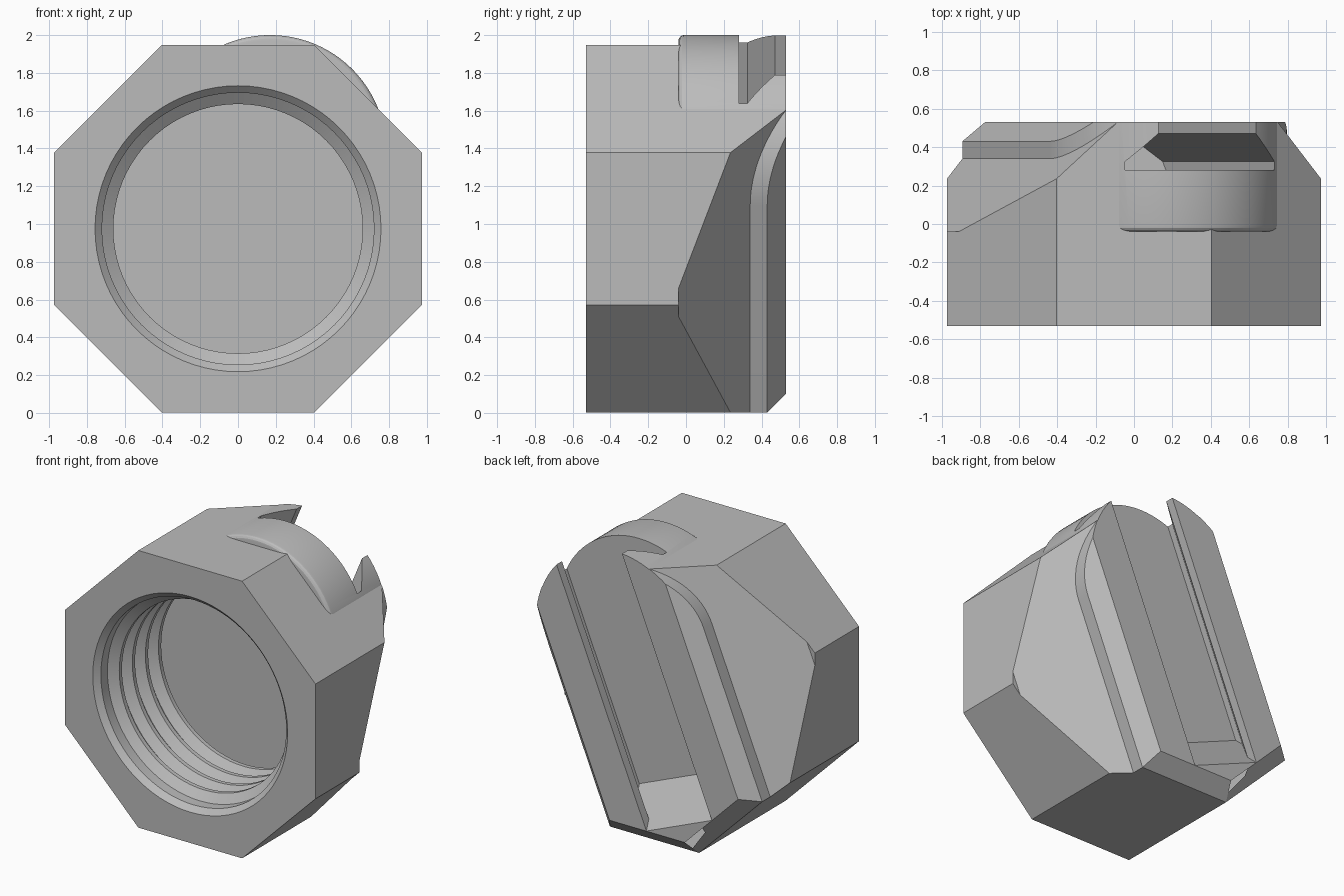
import bpy, bmesh, math
from mathutils import Matrix, Vector

if "Cube" in bpy.data.objects:
    bpy.data.objects.remove(bpy.data.objects["Cube"])

FRONT, BACK, STEP = -0.53, 0.53, -0.04
CENTRE_Z = 0.975
APOTHEM = 0.973
CORNER = APOTHEM / math.cos(math.pi / 8)
# Parts are built in the slot's own frame (z along the slot), then tilted
TILT = Matrix.Translation((0, 0, CENTRE_Z)) @ Matrix.Rotation(math.pi / 8, 4, 'Y')

grey = bpy.data.materials.new("plain_grey")
grey.use_nodes = True
grey.diffuse_color = (0.5, 0.5, 0.5, 1)
grey.node_tree.nodes["Principled BSDF"].inputs["Base Color"].default_value = grey.diffuse_color


def prism(points, direction):
    """Closed solid from a flat outline pushed along a vector."""
    bm = bmesh.new()
    a = [bm.verts.new(p) for p in points]
    b = [bm.verts.new(Vector(p) + Vector(direction)) for p in points]
    bm.faces.new(a)
    bm.faces.new(b[::-1])
    for i in range(len(a)):
        j = (i + 1) % len(a)
        bm.faces.new((a[i], b[i], b[j], a[j]))
    bmesh.ops.recalc_face_normals(bm, faces=bm.faces)
    return bm


def clip(bm, point, normal):
    """Cut away the side of a plane that the normal points to and cap it."""
    geom = bm.verts[:] + bm.edges[:] + bm.faces[:]
    bmesh.ops.bisect_plane(bm, geom=geom, dist=1e-5, plane_co=point,
                           plane_no=normal, clear_outer=True)
    rim = [e for e in bm.edges if e.is_boundary]
    if rim:
        bmesh.ops.holes_fill(bm, edges=rim)
    bmesh.ops.recalc_face_normals(bm, faces=bm.faces)


def finish(name, bm):
    bm.transform(TILT)
    bmesh.ops.recalc_face_normals(bm, faces=bm.faces)
    mesh = bpy.data.meshes.new(name)
    bm.to_mesh(mesh)
    bm.free()
    mesh.materials.append(grey)
    obj = bpy.data.objects.new(name, mesh)
    bpy.context.collection.objects.link(obj)
    return obj


def combine(target, other, operation):
    mod = target.modifiers.new(other.name, 'BOOLEAN')
    mod.operation, mod.solver, mod.object = operation, 'EXACT', other
    bpy.context.view_layer.objects.active = target
    bpy.ops.object.modifier_apply(modifier=mod.name)
    bpy.data.objects.remove(other)


def octagon(y0, y1):
    ring = [(CORNER * math.cos(k * math.pi / 4), y0, CORNER * math.sin(k * math.pi / 4))
            for k in range(8)]
    return prism(ring, (0, y1 - y0, 0))


def chamfer_sides(bm, reach):
    """45 degree planes on both sides, where side distance + y = reach."""
    for s in (-1, 1):
        clip(bm, (s * reach, 0, 0), (s, 1, 0))


def chamfer_bottom(bm):
    for k in (-5, -3):
        n = Vector((math.cos(k * math.pi / 8), 0, math.sin(k * math.pi / 8)))
        clip(bm, n * APOTHEM + Vector((0, 0.43, 0)), n + Vector((0, 1, 0)))


# Octagonal nut body
body = finish("nut_body", octagon(FRONT, STEP))

# Rear part, narrowing towards the back
bm = octagon(STEP - 0.1, BACK)
for s in (-1, 1):
    clip(bm, (s * 1.024, 0, 0), (s, 0, 0))
chamfer_sides(bm, 0.98)
chamfer_bottom(bm)
rear = finish("tapered_rear", bm)

# Raised foot whose sides curve inwards near the top
half = [(0.64, -1.2)]
BEND, RADIUS, STEPS = 0.4, 0.67, 14
for i in range(STEPS + 1):
    d = 0.48 * i / STEPS
    half.append((0.64 - RADIUS + math.sqrt(RADIUS ** 2 - d * d), BEND + d))
outline = half + [(0, 1.1)] + [(-v, u) for v, u in reversed(half)]
bm = prism([(v, 0.2, u) for v, u in outline], (0, BACK - 0.2, 0))
for k in range(1, 16, 2):
    n = Vector((math.cos(k * math.pi / 8), 0, math.sin(k * math.pi / 8)))
    clip(bm, n * APOTHEM, n)
chamfer_sides(bm, 1.07)
chamfer_bottom(bm)
foot = finish("back_foot", bm)

# Round boss standing out at the top, with a softened front rim
N = 96
bm = prism([(0.615 * math.cos(2 * math.pi * i / N), STEP,
             0.444 + 0.615 * math.sin(2 * math.pi * i / N)) for i in range(N)],
           (0, BACK - STEP, 0))
rim = [e for e in bm.edges if all(v.co.y < STEP + 0.001 for v in e.verts)]
bmesh.ops.bevel(bm, geom=rim, offset=0.03, segments=4, profile=0.5, affect='EDGES')
chamfer_sides(bm, 0.98)
boss = finish("round_boss", bm)

for part in (rear, foot, boss):
    combine(body, part, 'UNION')

# Keyhole-section slot along the back, ending in a ramp
side = [(0.42, 0.28), (0.42, 0.325), (0.275, 0.47), (0.275, 0.6)]
section = side + [(-v, y) for v, y in reversed(side)]
bm = prism([(v, y, -1) for v, y in section], (0, 0, 2.3))
clip(bm, (0, BACK, -0.83), (0, -1, -1))
combine(body, finish("slot_cutter", bm), 'DIFFERENCE')

# Threaded blind bore from the front
MAJOR, MINOR, FLOOR = 0.72, 0.66, 0.13
profile = [(0, -0.6), (0.827, -0.6), (MAJOR, -0.493)]
for k in range(4):
    y = -0.36 + 0.145 * k
    profile += [(MAJOR, y - 0.06), (MINOR, y - 0.015), (MINOR, y + 0.015)]
    profile.append((MAJOR, min(y + 0.06, FLOOR - 0.005)))
profile += [(MAJOR, FLOOR), (0, FLOOR)]
bm = bmesh.new()
verts = [bm.verts.new((r, y, 0)) for r, y in profile]
edges = [bm.edges.new(pair) for pair in zip(verts, verts[1:])]
bmesh.ops.spin(bm, geom=verts + edges, cent=(0, 0, 0), axis=(0, 1, 0),
               angle=2 * math.pi, steps=80, use_merge=False)
bmesh.ops.remove_doubles(bm, verts=bm.verts, dist=1e-4)
combine(body, finish("bore_cutter", bm), 'DIFFERENCE')

# Tidy flat areas and smooth only the curved ones
bm = bmesh.new()
bm.from_mesh(body.data)
bmesh.ops.remove_doubles(bm, verts=bm.verts, dist=1e-5)
bmesh.ops.dissolve_limit(bm, angle_limit=0.002, verts=bm.verts, edges=bm.edges)
bm.to_mesh(body.data)
bm.free()
bpy.ops.object.select_all(action='DESELECT')
body.select_set(True)
bpy.context.view_layer.objects.active = body
bpy.ops.object.shade_smooth_by_angle(angle=math.radians(20))
